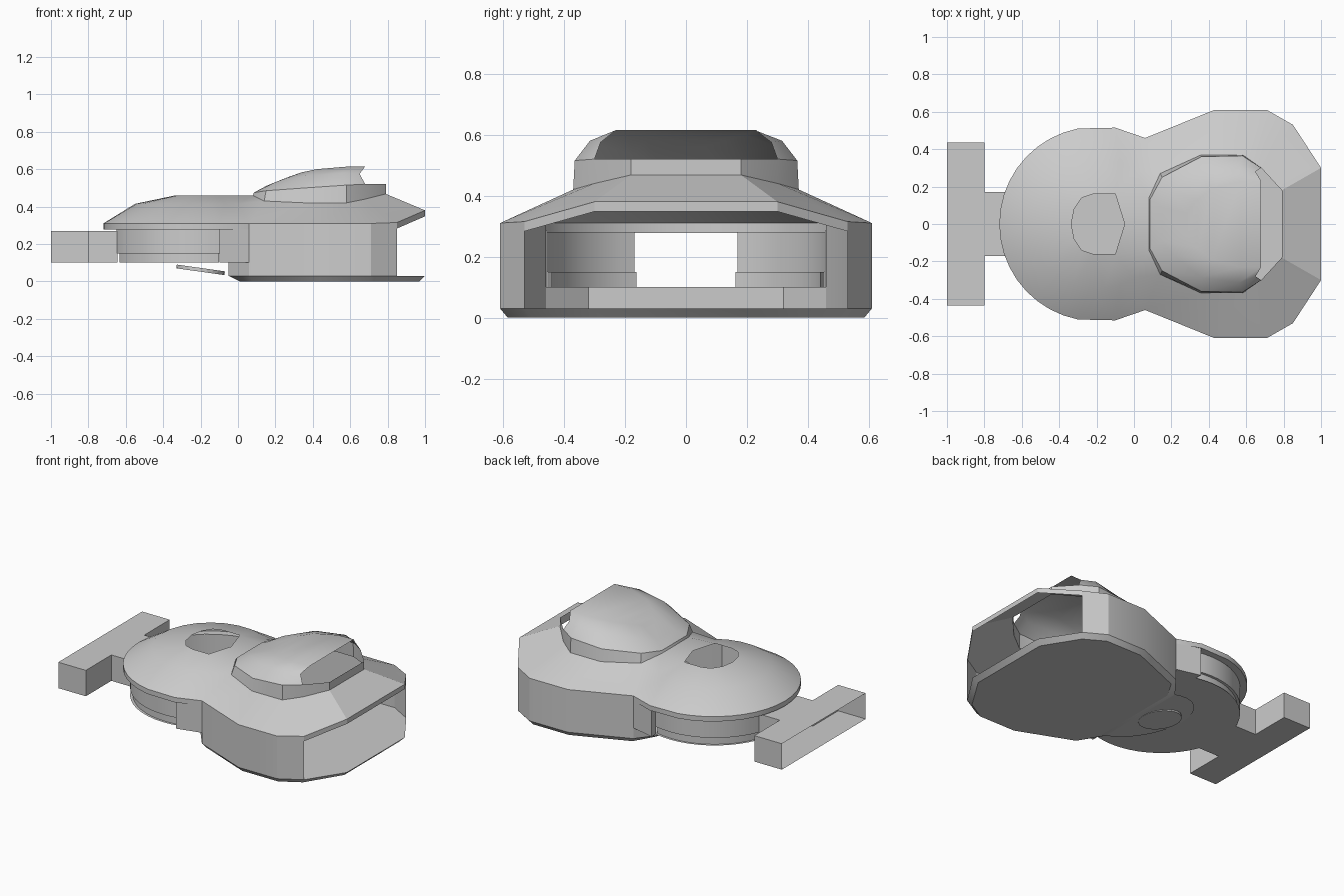
import bpy, math
from mathutils import Vector
from mathutils.geometry import delaunay_2d_cdt

if "Cube" in bpy.data.objects:
    bpy.data.objects.remove(bpy.data.objects["Cube"])


def make(name, verts, faces, angle=25):
    me = bpy.data.meshes.new(name)
    me.from_pydata([tuple(v) for v in verts], [], faces)
    ob = bpy.data.objects.new(name, me)
    bpy.context.collection.objects.link(ob)
    bpy.ops.object.select_all(action='DESELECT')
    ob.select_set(True)
    bpy.context.view_layer.objects.active = ob
    bpy.ops.object.mode_set(mode='EDIT')
    bpy.ops.mesh.select_all(action='SELECT')
    bpy.ops.mesh.remove_doubles(threshold=0.0005)
    bpy.ops.mesh.normals_make_consistent(inside=False)
    bpy.ops.object.mode_set(mode='OBJECT')
    bpy.ops.object.shade_smooth_by_angle(angle=math.radians(angle))
    return ob


def mirror(half):
    """Half path (y >= 0) continued by its mirror image."""
    return half + [(p[0], -p[1]) + tuple(p[2:]) for p in reversed(half) if abs(p[1]) > 1e-5]


def arc(cx, r, a0, a1, n):
    return [(cx + r * math.cos(math.radians(a0 + (a1 - a0) * i / n)),
             r * math.sin(math.radians(a0 + (a1 - a0) * i / n))) for i in range(n + 1)]


def loft(rings, closed):
    n = len(rings[0])
    verts = [v for r in rings for v in r]
    faces = [(k * n + i, k * n + (i + 1) % n, (k + 1) * n + (i + 1) % n, (k + 1) * n + i)
             for k in range(len(rings) - 1) for i in range(n if closed else n - 1)]
    return verts, faces


def band(name, path, z0, z1, closed=False):
    return make(name, *loft([[(p[0], p[1], z) for p in path] for z in (z0, z1)], closed))


def inside(p, poly):
    hit = False
    for a, b in zip(poly, poly[1:] + poly[:1]):
        if (a[1] > p[1]) != (b[1] > p[1]) and p[0] < a[0] + (p[1] - a[1]) * (b[0] - a[0]) / (b[1] - a[1]):
            hit = not hit
    return hit


# Roof: outline, dome crease, hatch opening and cockpit opening
outline = mirror([(1.0, .30, .38), (.85, .53, .315), (.71, .61, .31), (.43, .61, .31), (.06, .46, .31)]
                 + [(x, y, .31) for x, y in [(-.1, .515)] + arc(-.2, .52, 101, 180, 9)])
crease = mirror([(x, y, .415) for x, y in arc(-.2, .35, 55, 180, 9)])
hatch = mirror([(-.05, 0, .46), (-.1, .16, .46), (-.22, .16, .46), (-.28, .14, .46),
                (-.32, .08, .46), (-.335, 0, .46)])
base_half = [(.79, .18, .468), (.68, .30, .44), (.58, .37, .42), (.36, .37, .42), (.14, .27, .43), (.08, .14, .46)]
base = mirror(base_half)
pts, edges = [], []
for loop, closed in ((outline, 1), (crease, 0), (hatch, 1), (base, 1)):
    s, n = len(pts), len(loop)
    pts += loop
    edges += [(s + i, s + (i + 1) % n) for i in range(n if closed else n - 1)]
v2, _, tris, orig, _, _ = delaunay_2d_cdt([Vector(p[:2]) for p in pts], edges, [], 0, 1e-6)
verts = [(v.x, v.y, pts[o[0]][2] if o else .4) for v, o in zip(v2, orig)]
keep = []
for t in tris:
    c = sum((v2[i] for i in t), Vector((0, 0))) / len(t)
    if inside(c, outline) and not inside(c, hatch) and not inside(c, base):
        keep.append(list(t))
make("roof", verts, keep, 20)
make("roof_rim", *loft([outline, [(x, y, z - .032) for x, y, z in outline]], True))

# Canopy: collar around the cockpit and a cap open towards the front
collar_half = [(.79, .18, .52), (.68, .30, .52), (.58, .365, .515), (.36, .36, .50), (.15, .25, .485), (.085, .13, .475)]
make("canopy_collar", *loft([base, mirror(collar_half)], True), 30)
cap1 = [(.65, .28, .575), (.56, .315, .58), (.36, .285, .565), (.21, .17, .535), (.15, .09, .51)]
cap2 = [(.68, .23, .615), (.57, .23, .613), (.42, .19, .60), (.34, .13, .583), (.28, .06, .562)]
rows = [mirror(h) for h in (collar_half[1:], cap1, cap2)]
v, f = loft(rows, False)
n = len(rows[0])
f += [(2 * n + i, 2 * n + i + 1, 3 * n - 2 - i, 3 * n - 1 - i) for i in range(n // 2 - 1)]
make("canopy_cap", v, f, 35)

# Front body walls and the short side panels, both sides
deck_arc = arc(-.21, .47, 76, 180, 14)
for side, s in (("left", 1), ("right", -1)):
    band("body_wall_" + side, [(x, s * y) for x, y in
         [(.85, .53), (.71, .61), (.43, .61), (.06, .46)]], .03, .285)
    band("side_panel_" + side, [(x, s * y) for x, y in
         [(.06, .46), (-.1, .5), (-.1, .456)]], .10, .285)
    # Round rear wall, stopping at the neck passage
    wall = [(x, s * y) for x, y in arc(-.21, .47, 76, 159, 12)]
    low = [(-.21 + (x + .21) * .965, y * .965) for x, y in wall]
    make("rear_wall_" + side, *loft([[(x, y, .10) for x, y in low], [(x, y, .15) for x, y in low],
         [(x, y, .15) for x, y in wall], [(x, y, .28) for x, y in wall]], False))
    # Neck side
    band("neck_wall_" + side, [(-.8, s * .17), (-.645, s * .17)], .10, .27)
    # Tail end and inner face
    band("tail_wall_" + side, [(-1, s * .435), (-.8, s * .435), (-.8, s * .17)], .10, .27)

# Underside lip of the rear roof
lip_out = mirror([(-.1, .515)] + arc(-.2, .52, 101, 180, 9))
lip_in = mirror(arc(-.21, .47, 76, 180, 10))
make("roof_lip", *loft([[(x, y, .28) for x, y in lip_out], [(x, y, .28) for x, y in lip_in]], False))

# Rear deck with step down to the front floor
deck = mirror([(-.05, .32), (.06, .46), (-.1, .5)] + deck_arc)
make("rear_deck", [(x, y, .10) for x, y in deck], [list(range(len(deck)))])
band("deck_step", [(.06, .46), (-.05, .32), (-.05, -.32), (.06, -.46)], .03, .10)

# Front floor with bevelled underside
floor = mirror([(1.0, .30), (.85, .53), (.71, .61), (.43, .61), (.06, .46), (-.05, .32)])
under = mirror([(.97, .285), (.83, .51), (.70, .585), (.44, .585), (.08, .44), (.01, .32)])
v, f = loft([[(x, y, .03) for x, y in floor], [(x, y, 0) for x, y in under]], True)
n = len(floor)
f += [list(range(n)), list(range(n, 2 * n))]
make("front_floor", v, f)

# Sloping belly under the rear deck with a round plate
belly = mirror(arc(-.05, .32, 90, 180, 10))
make("belly_ramp", [(x, y, .03 + .07 * (-.05 - x) / .32) for x, y in belly], [list(range(len(belly)))])
bpy.ops.mesh.primitive_cylinder_add(vertices=24, radius=.13, depth=.02, location=(-.2, 0, .062),
                                    rotation=(0, math.radians(8), 0))
bpy.context.object.name = "belly_plate"

# Tail and neck: top and bottom sheets, open at the back
tee = mirror([(-.645, .17), (-.8, .17), (-.8, .435), (-1, .435)])
for name, z in (("tail_top", .27), ("tail_bottom", .10)):
    make(name, [(x, y, z) for x, y in tee], [list(range(len(tee)))])
